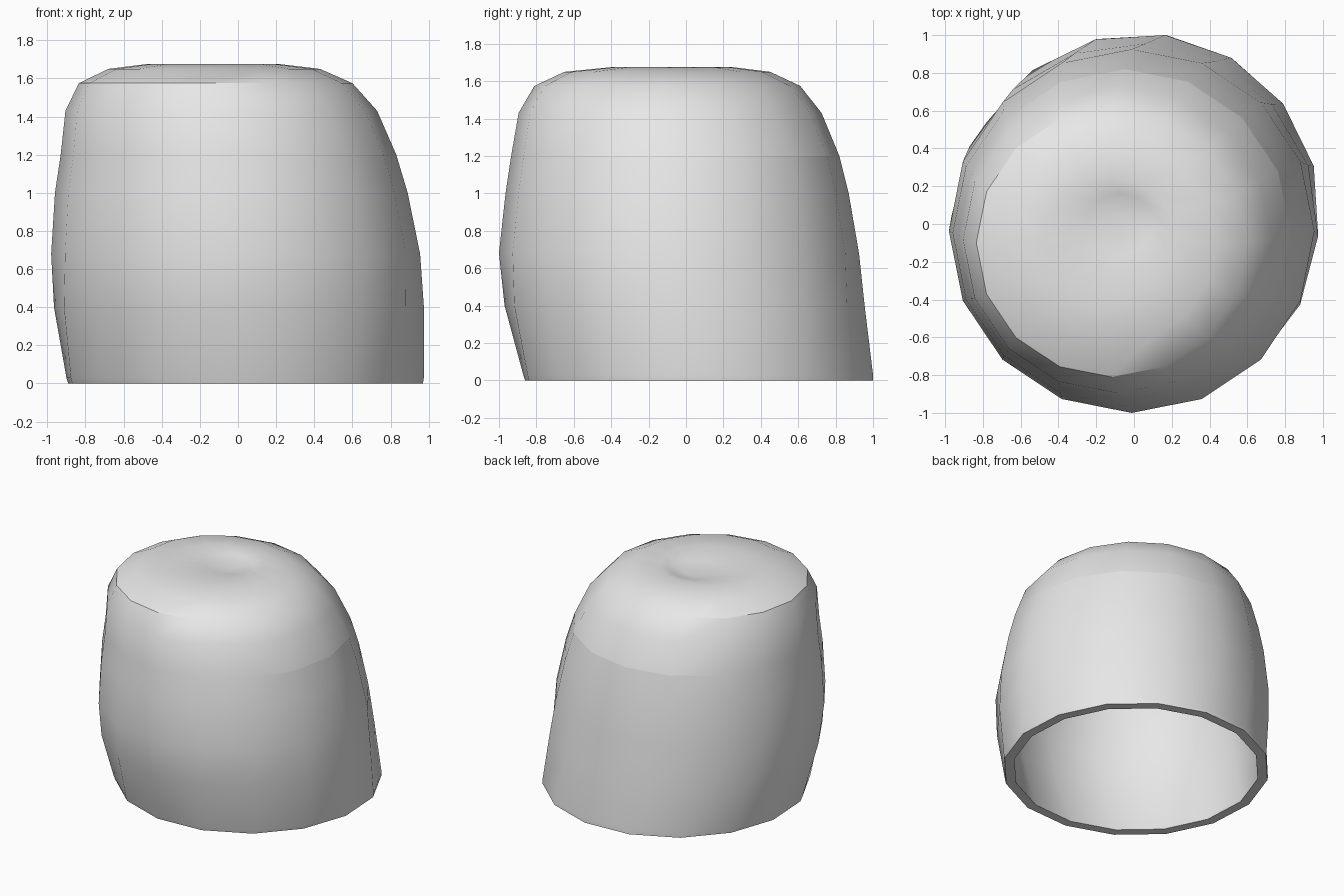
import bpy, bmesh, math

cube = bpy.data.objects.get("Cube")
if cube:
    bpy.data.objects.remove(cube, do_unlink=True)

SIDES = 16
WALL = 0.07
FOLD = 1.2

# Leaning profile: height, left/right limits in x, front/back limits in y
PROFILE = [
    (0.0, -0.89, 0.97, -0.86, 1.0),
    (0.03, -0.90, 0.975, -0.87, 1.0),
    (0.4, -0.965, 0.975, -0.97, 0.955),
    (0.68, -0.98, 0.955, -1.0, 0.925),
    (1.0, -0.96, 0.89, -0.965, 0.87),
    (FOLD, -0.93, 0.83, -0.935, 0.82),
    (1.43, -0.905, 0.73, -0.895, 0.725),
    (1.575, -0.835, 0.60, -0.81, 0.61),
    (1.65, -0.68, 0.43, -0.65, 0.45),
    (1.675, -0.48, 0.22, -0.40, 0.25),
    (1.655, -0.26, 0.11, -0.16, 0.16),
]


def ring(bm, row, inset):
    """One loop of the shell; the lower loops are slightly twisted."""
    z, x0, x1, y0, y1 = row
    twist = math.radians(-8) * max(0, 1 - z / 0.68)
    rx = ((x1 - x0) / 2 - inset) / math.cos(twist)
    ry = ((y1 - y0) / 2 - inset) / math.cos(twist)
    if inset and z > 1.4:
        z -= inset * 0.8
    loop = []
    for i in range(SIDES):
        a = math.tau * i / SIDES + twist
        loop.append(bm.verts.new(((x0 + x1) / 2 + rx * math.cos(a),
                                  (y0 + y1) / 2 + ry * math.sin(a), z)))
    return loop


def bridge(bm, low, high):
    for i in range(SIDES):
        j = (i + 1) % SIDES
        bm.faces.new((low[i], low[j], high[j], high[i]))


def skin(bm, inset):
    """Stack of loops closed by a dimple; returns the bottom loop."""
    loops = [ring(bm, row, inset) for row in PROFILE]
    for low, high in zip(loops, loops[1:]):
        bridge(bm, low, high)
    tip = bm.verts.new((-0.05, 0.04, 1.62 - inset * 0.8))
    for i in range(SIDES):
        bm.faces.new((loops[-1][i], loops[-1][(i + 1) % SIDES], tip))
    return loops[0]


# Hollow cap: outer skin, lining and the flat rim between them
bm = bmesh.new()
outer = skin(bm, 0)
lining = skin(bm, WALL)
bridge(bm, outer, lining)
bmesh.ops.recalc_face_normals(bm, faces=bm.faces)
mesh = bpy.data.meshes.new("hollow_cap")
bm.to_mesh(mesh)
bm.free()
cap = bpy.data.objects.new("hollow_cap", mesh)
bpy.context.collection.objects.link(cap)

# Plain light grey
grey = bpy.data.materials.new("light_grey")
grey.use_nodes = True
colour = (0.8, 0.8, 0.8, 1)
grey.diffuse_color = colour
grey.node_tree.nodes["Principled BSDF"].inputs["Base Color"].default_value = colour
mesh.materials.append(grey)

# Smooth shading with a crisp fold around the crown
bpy.ops.object.select_all(action="DESELECT")
cap.select_set(True)
bpy.context.view_layer.objects.active = cap
bpy.ops.object.shade_smooth_by_angle(angle=math.radians(30))
for edge in mesh.edges:
    ends = [mesh.vertices[i].co for i in edge.vertices]
    if all(abs(v.z - FOLD) < 0.001 and v.x + v.y > -0.3 for v in ends):
        edge.use_edge_sharp = True
